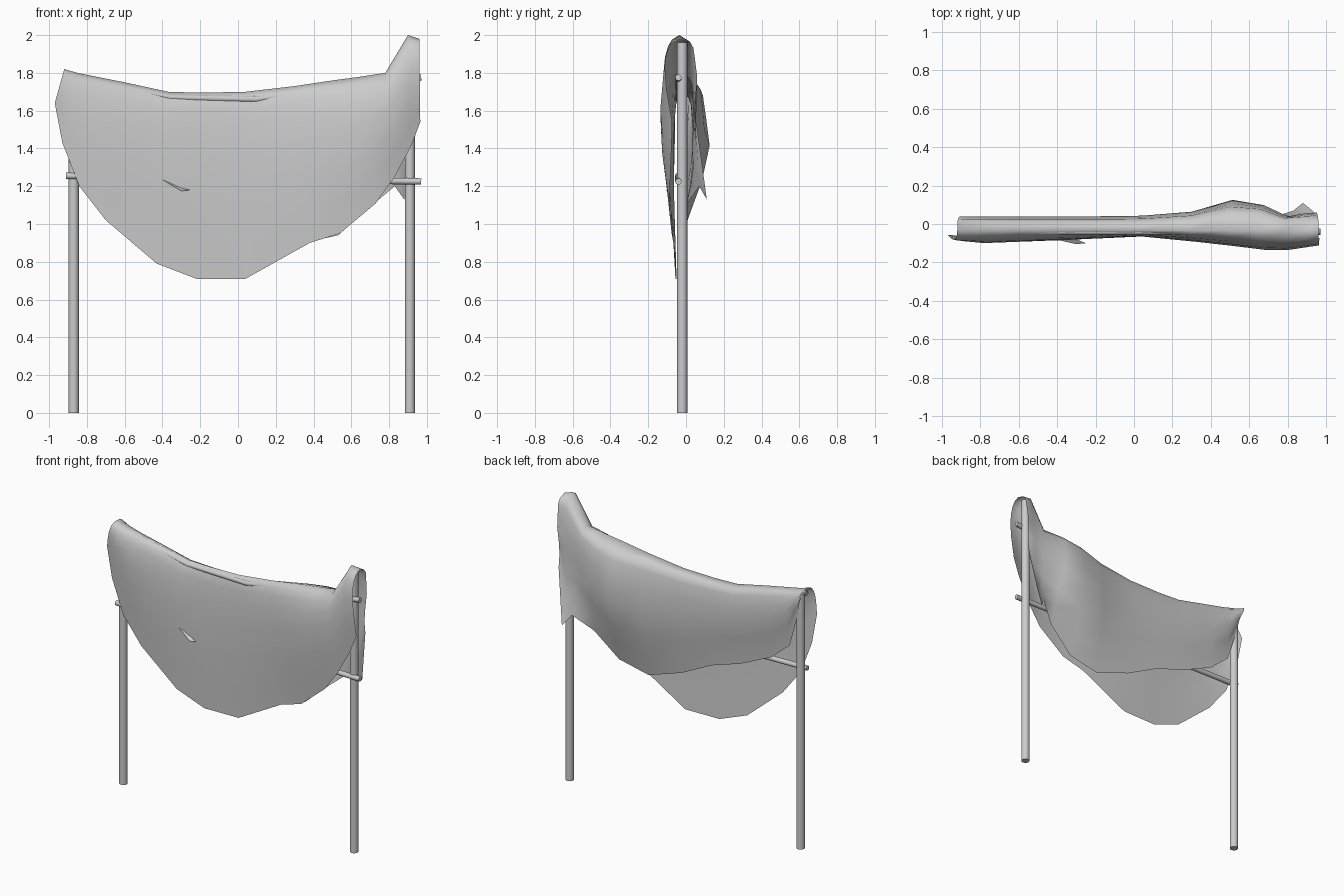
import bpy
import math
from mathutils import Vector

default_cube = bpy.data.objects.get("Cube")
if default_cube:
    bpy.data.objects.remove(default_cube, do_unlink=True)

# One plain grey for everything
grey = bpy.data.materials.new("plain_grey")
grey.use_nodes = True
colour = (0.6, 0.6, 0.6, 1)
grey.diffuse_color = colour
grey.node_tree.nodes["Principled BSDF"].inputs["Base Color"].default_value = colour


def make_mesh(name, verts, faces):
    mesh = bpy.data.meshes.new(name)
    mesh.from_pydata(verts, [], faces)
    mesh.materials.append(grey)
    mesh.update()
    obj = bpy.data.objects.new(name, mesh)
    bpy.context.collection.objects.link(obj)
    return obj


def make_rod(name, start, end, radius):
    start, end = Vector(start), Vector(end)
    axis = end - start
    bpy.ops.mesh.primitive_cylinder_add(vertices=16, radius=radius,
                                        depth=axis.length, location=(start + end) / 2)
    rod = bpy.context.object
    rod.name = name
    rod.rotation_mode = "QUATERNION"
    rod.rotation_quaternion = axis.to_track_quat("Z", "Y")
    rod.data.materials.append(grey)
    bpy.ops.object.shade_smooth_by_angle(angle=math.radians(40))
    return rod


def interpolate(points, value):
    """Piecewise linear lookup in a list of (input, output) pairs."""
    for (a, p), (b, q) in zip(points, points[1:]):
        if value <= b:
            return p + (q - p) * (value - a) / (b - a)
    return points[-1][1]


# Posts and straight lower rail
make_rod("right_post", (-.87, -.02, 0), (-.87, -.02, 1.78), .027)
make_rod("left_post", (.91, -.02, 0), (.91, -.02, 1.96), .027)
make_rod("lower_rail", (-.91, -.04, 1.255), (.97, -.04, 1.225), .017)

# Sagging upper rail under the cloth
curve = bpy.data.curves.new("upper_rail", "CURVE")
curve.dimensions = "3D"
curve.bevel_depth = .017
curve.bevel_resolution = 3
curve.use_fill_caps = True
rail_path = [(-.9, 1.775), (-.8, 1.76), (-.36, 1.67), (.1, 1.66), (.7, 1.75), (.97, 1.775)]
spline = curve.splines.new("POLY")
spline.points.add(len(rail_path) - 1)
for point, (x, z) in zip(spline.points, rail_path):
    point.co = (x, -.04, z, 1)
curve.materials.append(grey)
bpy.context.collection.objects.link(bpy.data.objects.new("upper_rail", curve))

# Cloth outlines, one entry per column: ridge (x, z), front hem (x, z), back hem (x, y, z)
ridge = [(-.92, 1.82), (-.85, 1.8), (-.75, 1.78), (-.6, 1.75), (-.37, 1.7), (-.2, 1.695), (.04, 1.7),
         (.3, 1.73), (.5, 1.76), (.65, 1.78), (.78, 1.8), (.9, 2), (.96, 1.98)]
front_hem = [(-.97, 1.64), (-.93, 1.43), (-.84, 1.2), (-.7, 1.02), (-.43, .79), (-.22, .71), (.04, .71),
             (.38, .9), (.54, .95), (.73, 1.11), (.83, 1.25), (.92, 1.42), (.965, 1.54)]
back_hem = [(-.89, .02, 1.74), (-.86, .01, 1.6), (-.8, 0, 1.4), (-.66, 0, 1.28), (-.42, 0, 1.17),
            (-.2, 0, 1.1), (.04, -.01, .98), (.3, -.02, .89), (.53, -.02, .94), (.71, 0, 1.1),
            (.83, .07, 1.2), (.88, .11, 1.13), (.94, .06, 1.5)]

# Depth of the sheets along the width, and how it builds up from ridge to hem
front_depth = [(-1, -.075), (-.8, -.1), (-.4, -.085), (.04, -.065), (.4, -.1), (.75, -.143), (.97, -.11)]
back_depth = [(-1, .04), (0, .04), (.38, .07), (.56, .145), (.72, .08), (.82, .03), (.92, .065), (1, .05)]
front_build = [(0, 0), (.04, .45), (.1, .7), (.2, .9), (.35, 1), (.6, .9), (.8, .7), (1, .5)]
back_build = [(0, 0), (.04, .6), (.1, .8), (.25, .9), (.42, 1), (.65, .85), (.82, .7), (1, 0)]
ridge_y = -.035


def front_point(i, t, build):
    (x, z), (hx, hz) = ridge[i], front_hem[i]
    px = x + (hx - x) * t
    depth = interpolate(front_depth, px) - ridge_y
    return px, ridge_y + depth * build, z + (hz - z) * t


def back_point(i, t, build):
    (x, z), (hx, hy, hz) = ridge[i], back_hem[i]
    px = x + (hx - x) * t
    depth = interpolate(back_depth, px) - ridge_y
    blend = max(0, t - .42) / .58
    y = ridge_y + depth * build
    return px, y + (hy - y) * blend ** 2, z + (hz - z) * t


# Draped cloth: front sheet, rounded ridge and back sheet in one grid
verts = []
for i in range(len(ridge)):
    verts += [front_point(i, t, b) for t, b in reversed(front_build)]
    verts += [back_point(i, t, b) for t, b in back_build[1:]]
rows = len(front_build) + len(back_build) - 1
faces = [(c * rows + r, (c + 1) * rows + r, (c + 1) * rows + r + 1, c * rows + r + 1)
         for c in range(len(ridge) - 1) for r in range(rows - 1)]
cloth = make_mesh("draped_cloth", verts, faces)
cloth.data.shade_smooth()

# Small pinched crease showing on the front sheet
make_mesh("cloth_crease", [(-.41, -.08, 1.24), (-.3, -.105, 1.175), (-.25, -.1, 1.18), (-.3, -.08, 1.19)],
          [(0, 1, 2, 3)])
